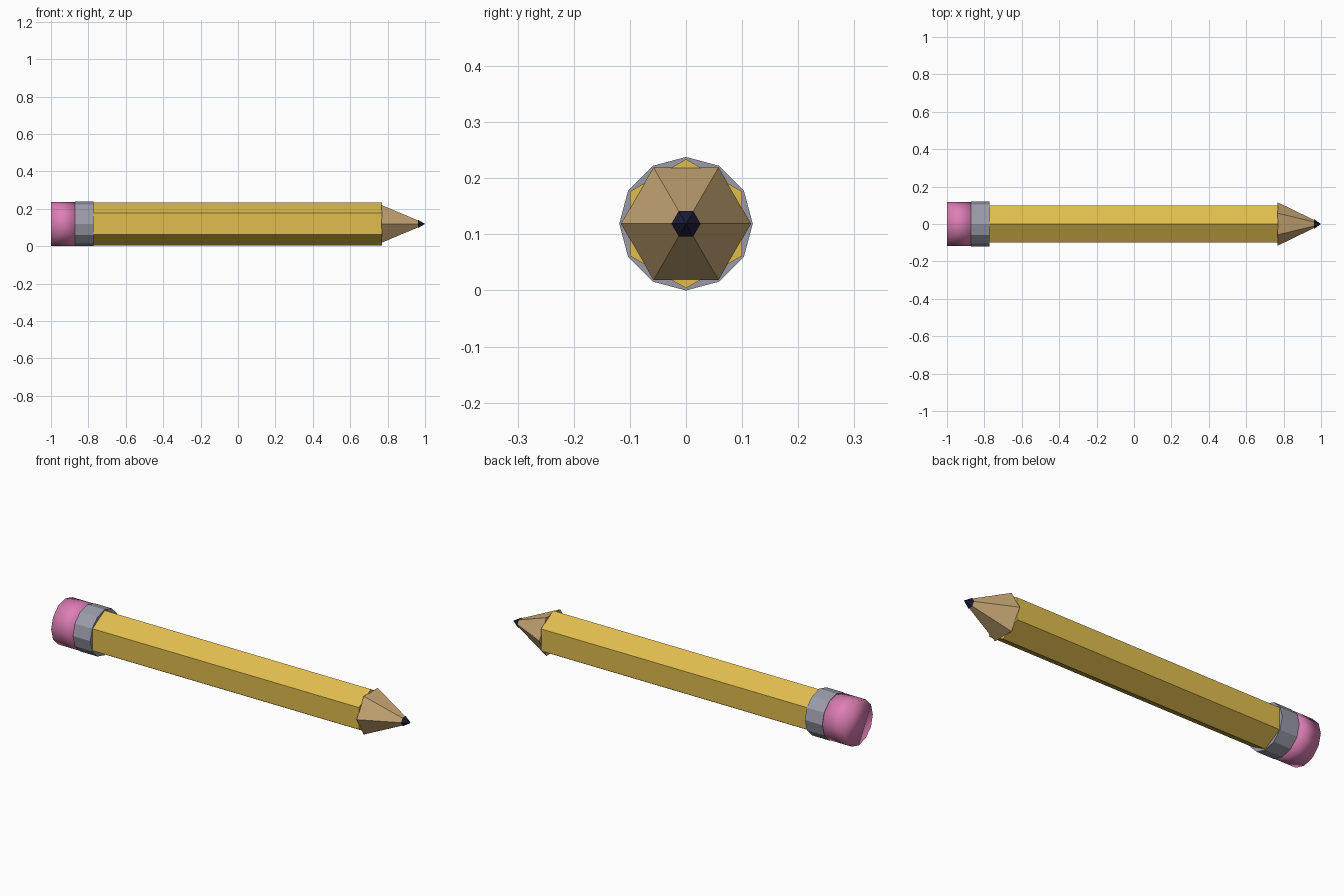
import bpy
import bmesh
from math import pi, cos, sin

cube = bpy.data.objects.get("Cube")
if cube:
    bpy.data.objects.remove(cube, do_unlink=True)

AXIS_Z = 0.119  # height of the pencil's centre line


def material(name, rgb):
    mat = bpy.data.materials.new(name)
    mat.use_nodes = True
    mat.diffuse_color = (*rgb, 1)
    mat.node_tree.nodes["Principled BSDF"].inputs["Base Color"].default_value = (*rgb, 1)
    return mat


def lathe(name, rings, sides, phase, mat, smooth=False):
    """Faceted solid along x from (x, radius) rings; radius 0 makes a point."""
    bm = bmesh.new()
    loops = []
    for x, r in rings:
        count = sides if r else 1
        angles = [phase + 2 * pi * i / sides for i in range(count)]
        loops.append([bm.verts.new((x, r * cos(a), r * sin(a))) for a in angles])
    for a, b in zip(loops, loops[1:]):
        for i in range(sides):
            j = (i + 1) % sides
            if len(b) == 1:
                bm.faces.new((a[i], a[j], b[0]))
            else:
                bm.faces.new((a[i], a[j], b[j], b[i]))
    for end in (loops[0], loops[-1]):
        if len(end) > 1:
            bm.faces.new(end)
    bmesh.ops.recalc_face_normals(bm, faces=bm.faces)
    for f in bm.faces:
        f.smooth = smooth
    mesh = bpy.data.meshes.new(name)
    bm.to_mesh(mesh)
    bm.free()
    mesh.materials.append(mat)
    obj = bpy.data.objects.new(name, mesh)
    obj.location.z = AXIS_Z
    bpy.context.collection.objects.link(obj)
    return obj


yellow = material("yellow paint", (0.75, 0.51, 0.075))
pink = material("pink rubber", (0.73, 0.21, 0.46))
grey = material("grey metal", (0.33, 0.33, 0.40))
tan = material("bare wood", (0.58, 0.39, 0.18))
dark = material("dark lead", (0.012, 0.012, 0.045))

# Rubber end, soft shaded across its rim
lathe("eraser", [(-1.0, 0.117), (-0.87, 0.117)], 12, 0, pink, smooth=True)
# Twelve-sided metal band
lathe("ferrule", [(-0.872, 0.119), (-0.772, 0.119)], 12, 0, grey)
# Hexagonal shaft with an edge along the top
lathe("shaft", [(-0.78, 0.115), (0.77, 0.115)], 6, pi / 2, yellow)
# Sharpened wood, turned so a flat faces up
lathe("wood_cone", [(0.768, 0.116), (0.97, 0.018)], 6, 0, tan)
# Lead point
lathe("lead_tip", [(0.962, 0.026), (1.0, 0)], 6, 0, dark)
